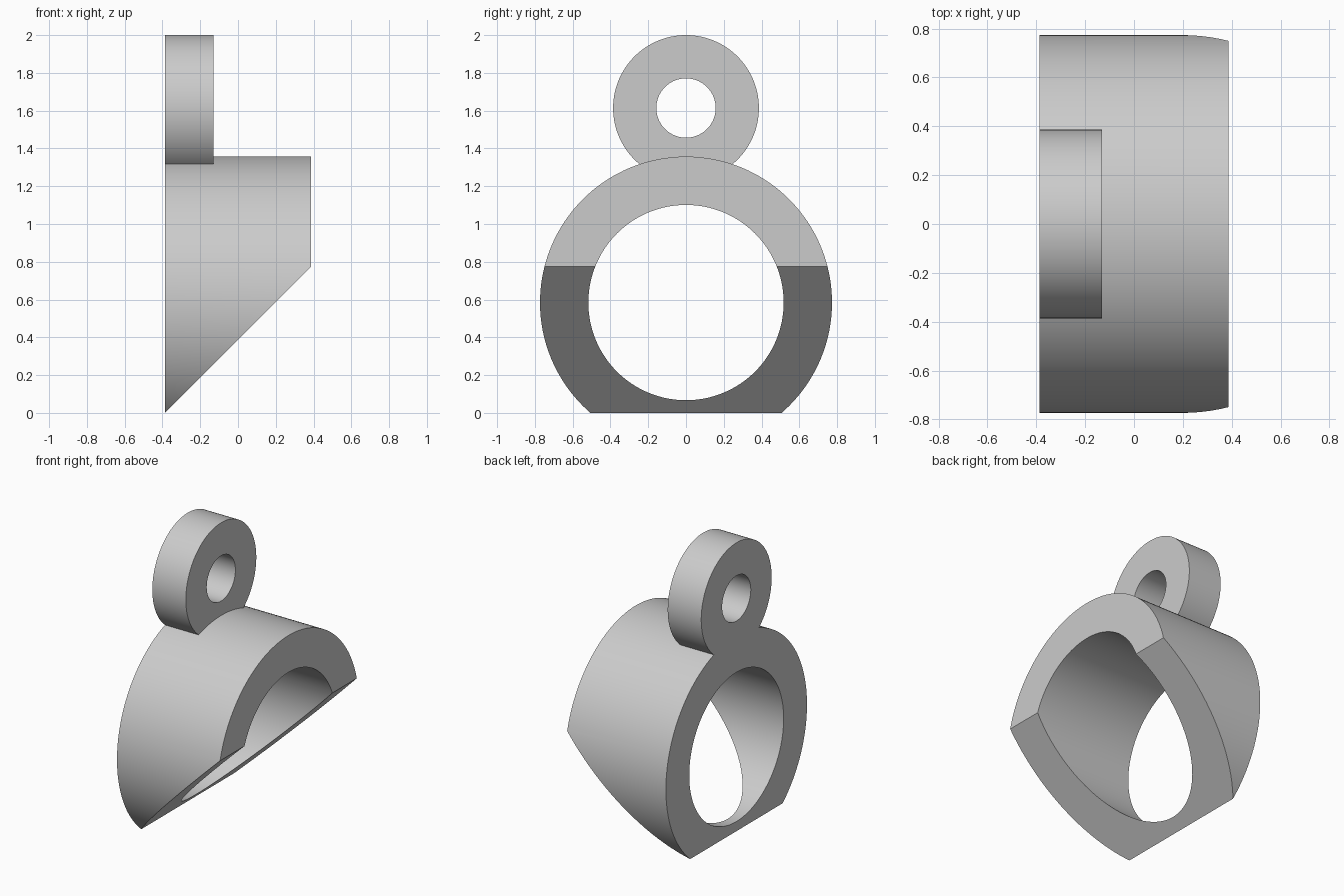
import bpy
import math
from mathutils import Vector

cube = bpy.data.objects.get("Cube")
if cube:
    bpy.data.objects.remove(cube, do_unlink=True)

HALF = 0.387            # half the width of the band
BAND_Z, LUG_Z = 0.584, 1.614

grey = bpy.data.materials.new("plain grey")
grey.use_nodes = True
grey.diffuse_color = (0.6, 0.6, 0.6, 1)
grey.node_tree.nodes["Principled BSDF"].inputs["Base Color"].default_value = (0.6, 0.6, 0.6, 1)


def cylinder(name, radius, x0, x1, z, sides=128):
    """Cylinder lying along x, from x0 to x1."""
    bpy.ops.mesh.primitive_cylinder_add(
        vertices=sides, radius=radius, depth=x1 - x0,
        location=((x0 + x1) / 2, 0, z), rotation=(0, math.pi / 2, 0))
    obj = bpy.context.object
    obj.name = name
    obj.data.materials.append(grey)
    return obj


def box(name, location, angle=0):
    """Large cutting box turned about y."""
    bpy.ops.mesh.primitive_cube_add(size=4, location=location, rotation=(0, angle, 0))
    obj = bpy.context.object
    obj.name = name
    obj.data.materials.append(grey)
    return obj


def combine(target, tool, operation):
    """Apply a boolean and discard the tool."""
    tool.hide_render = True
    mod = target.modifiers.new(tool.name, "BOOLEAN")
    mod.operation, mod.solver, mod.object = operation, "EXACT", tool
    bpy.context.view_layer.objects.active = target
    bpy.ops.object.modifier_apply(modifier=mod.name)
    bpy.data.objects.remove(tool, do_unlink=True)


# Wide band with a hanging loop on top, both overlong on the left
ring = cylinder("ring_with_loop", 0.773, -0.6, HALF, BAND_Z)
combine(ring, cylinder("loop", 0.386, -0.7, -0.13, LUG_Z), "UNION")

# Finger hole and loop hole
combine(ring, cylinder("band_hole", 0.517, -1, 1, BAND_Z), "DIFFERENCE")
combine(ring, cylinder("loop_hole", 0.157, -1, 1, LUG_Z), "DIFFERENCE")

# Flush left face, then the slanted cut across the bottom
combine(ring, box("left_trim", (-HALF - 2, 0, 1)), "DIFFERENCE")
slope = Vector((1, 0, -1)).normalized()
combine(ring, box("slanted_trim", Vector((0, 0, HALF)) + slope * 2, math.pi / 4), "DIFFERENCE")

bpy.ops.object.select_all(action="DESELECT")
ring.select_set(True)
bpy.context.view_layer.objects.active = ring
bpy.ops.object.transform_apply(location=True, rotation=True, scale=True)
bpy.ops.object.shade_smooth_by_angle(angle=math.radians(30))
